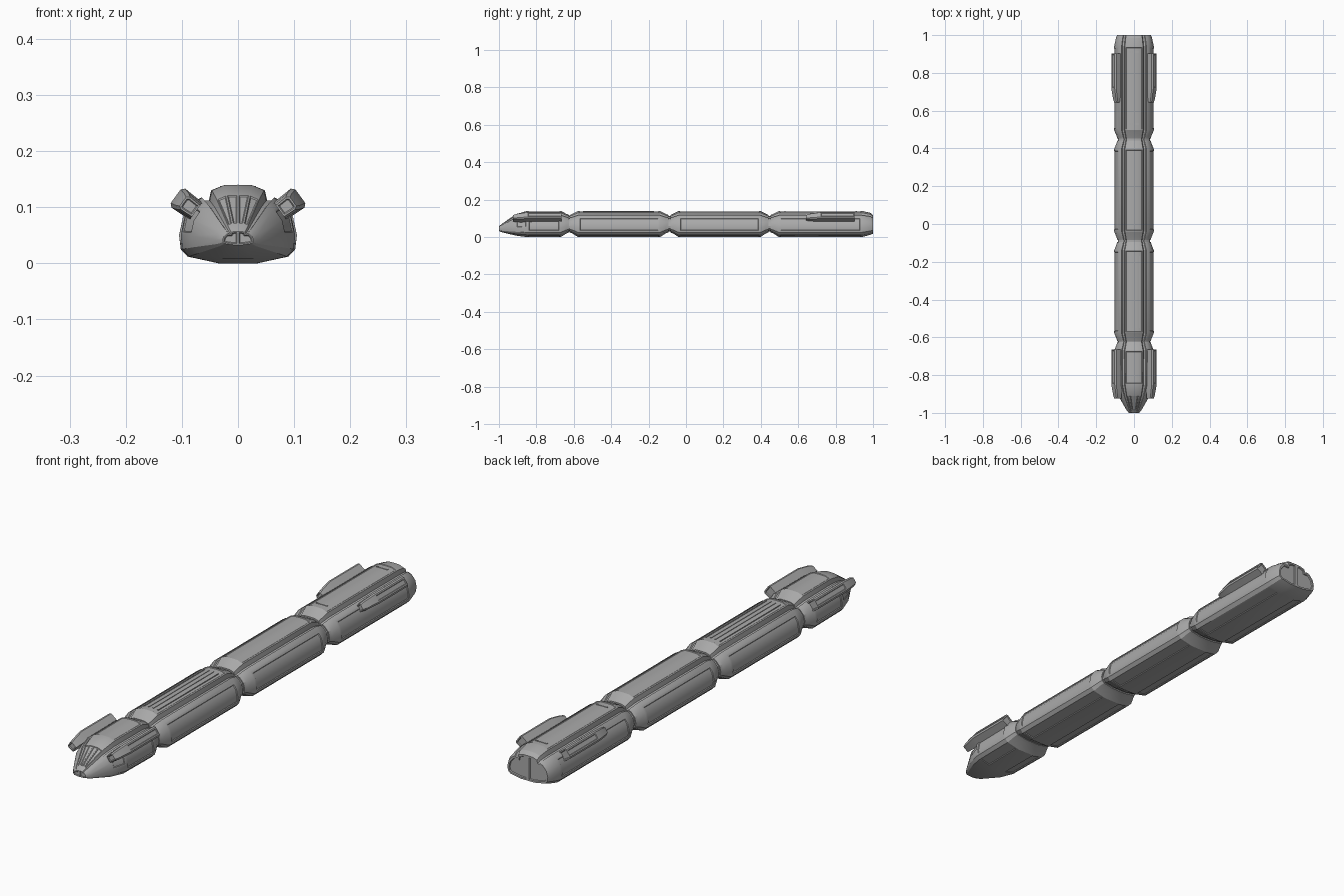
import bpy, bmesh, math

if "Cube" in bpy.data.objects:
    bpy.data.objects.remove(bpy.data.objects["Cube"])

grey = bpy.data.materials.new("hull grey")
grey.diffuse_color = (0.4, 0.4, 0.4, 1)
grey.use_nodes = True
grey.node_tree.nodes["Principled BSDF"].inputs["Base Color"].default_value = grey.diffuse_color

# Right half of the hull cross-section, bottom centre to top centre
HALF = [(0, 0), (.035, 0), (.09, .012), (.102, .025), (.105, .05), (.098, .083),
        (.08, .108), (.066, .117), (.062, .112), (.052, .112), (.048, .130),
        (.026, .139), (0, .14)]
RING = HALF + [(-x, z) for x, z in HALF[-2:0:-1]]
N = len(RING)


def finish(name, bm):
    me = bpy.data.meshes.new(name)
    bm.to_mesh(me)
    bm.free()
    me.materials.append(grey)
    ob = bpy.data.objects.new(name, me)
    bpy.context.collection.objects.link(ob)
    bpy.ops.object.select_all(action='DESELECT')
    ob.select_set(True)
    bpy.context.view_layer.objects.active = ob
    bpy.ops.object.shade_smooth_by_angle(angle=math.radians(25))
    return ob


def loft(bm, rings, split_caps=False):
    """Skin a list of closed rings; returns face grid and end faces."""
    vs = [[bm.verts.new(p) for p in r] for r in rings]
    n = len(rings[0])
    grid = [[bm.faces.new((a[i], a[(i + 1) % n], b[(i + 1) % n], b[i]))
             for i in range(n)] for a, b in zip(vs, vs[1:])]
    caps = []
    for r in (vs[0], vs[-1]):
        if split_caps:
            h = n // 2
            caps.append([bm.faces.new(r[:h + 1]), bm.faces.new(r[h:] + [r[0]])])
        else:
            caps.append([bm.faces.new(r)])
    bmesh.ops.recalc_face_normals(bm, faces=bm.faces[:])
    return grid, caps


def hull_ring(y, s, zb, zt):
    return [(x * s, y, zb + z / .14 * (zt - zb)) for x, z in RING]


def panel(bm, faces, margin, depth=-.003):
    """Recessed panel: a margin, then a short bevelled step inwards."""
    bmesh.ops.inset_region(bm, faces=faces, thickness=margin, use_even_offset=True)
    bmesh.ops.inset_region(bm, faces=faces, thickness=.002, depth=depth,
                           use_even_offset=True)


def car(name, sections, main, nose=False, tail=False):
    bm = bmesh.new()
    grid, caps = loft(bm, [hull_ring(*s) for s in sections], True)
    body = grid[main]
    # side, underside and roof panels
    for idx in ((3, 4, 5), (18, 19, 20)):
        panel(bm, [body[i] for i in idx], .010)
    for i in (1, 22):
        panel(bm, [body[i]], .008)
    panel(bm, [body[i] for i in (10, 11, 12, 13)], .005, -.002)
    if nose:
        # windscreen panes, cheek panels, head lamps
        for i in (10, 11, 12, 13):
            panel(bm, [grid[1][i]], .0015, -.002)
        for idx in ((4, 5), (18, 19)):
            panel(bm, [grid[2][i] for i in idx], .006, -.002)
        for f in caps[0]:
            panel(bm, [f], .002, -.003)
    if tail:
        for f in caps[1]:
            panel(bm, [f], .007, -.004)
    return finish(name, bm)


def ends(y0, y1):
    """Sections of a plain carriage with tapered ends."""
    a = [(0, .84, .025, .118), (.014, .88, .02, .124), (.045, 1, 0, .14)]
    return ([(y0 + d, s, b, t) for d, s, b, t in a] +
            [(y1 - d, s, b, t) for d, s, b, t in reversed(a)])


# Four carriages
car("front_car", [(-1, .26, .033, .057), (-.985, .38, .026, .071),
                  (-.91, .79, .008, .122), (-.85, .97, 0, .14)] +
    ends(-.9, -.625)[3:], 3, nose=True)
car("second_car", ends(-.622, -.094), 2)
car("third_car", ends(-.084, .442), 2)
car("rear_car", ends(.452, 1)[:3] + [(.94, 1, 0, .14), (.985, .91, .012, .13),
                                     (1, .85, .018, .118)], 2, tail=True)

# Couplings between the carriages
for k, y in enumerate((-.6235, -.089, .447)):
    bm = bmesh.new()
    loft(bm, [hull_ring(y - .02, .8, .03, .112), hull_ring(y + .02, .8, .03, .112)])
    finish(f"coupling_{k + 1}", bm)

# Roof ribs on the second carriage
for k, x in enumerate((-.03, -.01, .01, .03)):
    bm = bmesh.new()
    loft(bm, [[(x + a, y, z) for a, z in
               ((-.003, .130), (.003, .130), (.002, .1405 - abs(x) * .1),
                (-.002, .1405 - abs(x) * .1))] for y in (-.55, -.17)])
    finish(f"roof_rib_{k + 1}", bm)

# Short cross slots on the rear carriage roof
for k, y in enumerate((.53, .91)):
    bm = bmesh.new()
    loft(bm, [[(x, y + a, z) for a, z in
               ((-.004, .13), (.004, .13), (.003, .1395), (-.003, .1395))]
              for x in (-.025, .025)])
    finish(f"roof_bar_{k + 1}", bm)


# Shoulder pods: bevelled bars leaning outwards, tapered at their front end
def pod(name, side, y0):
    bm = bmesh.new()
    cx, cz, ang = .0925, .106, math.radians(36)
    c, s = math.cos(ang), math.sin(ang)
    # u points outwards, v upwards along the outer face
    shape = [(-.022, -.019), (.017, -.021), (.023, -.015), (.023, .015),
             (.017, .021), (-.022, .019)]
    rings = []
    for y, u_shift, v_scale in ((0, -.016, .65), (.02, -.010, .85),
                                (.075, 0, 1), (.26, 0, 1)):
        rings.append([(side * (cx + (min(u, u + u_shift) if u > 0 else u) * c - v * v_scale * s),
                       y0 + y,
                       cz + (u + u_shift if u > 0 else u) * s + v * v_scale * c)
                      for u, v in shape])
    grid, caps = loft(bm, rings)
    panel(bm, [grid[2][2]], .005, -.002)
    panel(bm, caps[0], .003, -.003)
    panel(bm, caps[1], .005, -.003)
    return finish(name, bm)


for label, side in (("right", 1), ("left", -1)):
    pod(f"front_pod_{label}", side, -.925)
    pod(f"rear_pod_{label}", side, .642)
